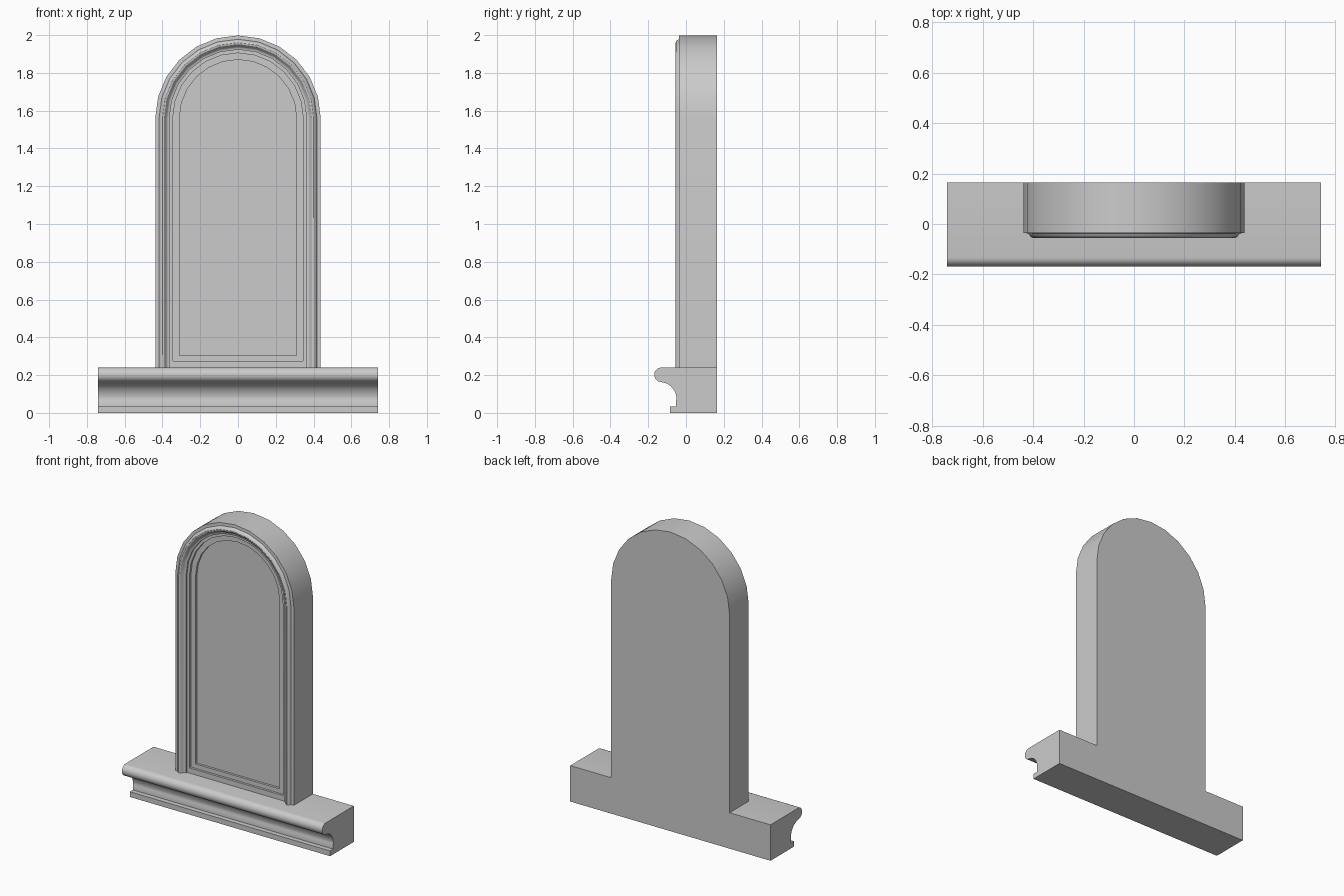
import bpy, bmesh, math

if "Cube" in bpy.data.objects:
    bpy.data.objects.remove(bpy.data.objects["Cube"])

BACK, SPRING, ARC = 0.165, 1.56, 12


def finish(bm, name):
    bmesh.ops.recalc_face_normals(bm, faces=bm.faces)
    mesh = bpy.data.meshes.new(name)
    bm.to_mesh(mesh)
    bm.free()
    ob = bpy.data.objects.new(name, mesh)
    bpy.context.collection.objects.link(ob)
    bpy.ops.object.select_all(action='DESELECT')
    ob.select_set(True)
    bpy.context.view_layer.objects.active = ob
    bpy.ops.object.shade_smooth_by_angle(angle=math.radians(32))
    return ob


def loft(name, rings):
    """Skin closed rings of points and cap both ends."""
    bm = bmesh.new()
    loops = [[bm.verts.new(p) for p in ring] for ring in rings]
    for a, b in zip(loops, loops[1:]):
        n = len(a)
        for i in range(n):
            j = (i + 1) % n
            bm.faces.new((a[i], a[j], b[j], b[i]))
    bm.faces.new(loops[0])
    bm.faces.new(loops[-1])
    return finish(bm, name)


def arch(r, y, bottom):
    """Round-headed outline of half-width r at depth y."""
    pts = [(r, y, bottom)]
    for i in range(ARC + 1):
        a = math.pi * i / ARC
        pts.append((r * math.cos(a), y, SPRING + r * math.sin(a)))
    return pts + [(-r, y, bottom)]


def arc(cy, cz, ry, rz, a0, a1, n):
    return [(cy + ry * math.cos(math.radians(a0 + (a1 - a0) * i / n)),
             cz + rz * math.sin(math.radians(a0 + (a1 - a0) * i / n)))
            for i in range(n + 1)]


# Sill: moulded profile (fillet, cove, rounded nose) run along x
sill = [(BACK, 0), (-0.085, 0), (-0.085, 0.035), (-0.053, 0.035), (-0.053, 0.065)]
sill += arc(-0.135, 0.072, 0.085, 0.09, 0, 80, 8)
sill += arc(-0.132, 0.202, 0.036, 0.038, 245, 90, 9)
sill += [(BACK, 0.24)]
loft("sill", [[(x, y, z) for y, z in sill] for x in (-0.74, 0.74)])

# Arched slab with stepped, recessed panel
FOOT = 0.235
loft("arched_panel", [
    arch(0.438, BACK, FOOT), arch(0.438, -0.02, FOOT),
    arch(0.345, -0.02, 0.275), arch(0.345, -0.005, 0.275),
    arch(0.31, -0.005, 0.305), arch(0.31, 0.01, 0.305)])

# Raised moulding swept up one side, over the arch and down the other
section = [(0.438, -0.02), (0.438, -0.036), (0.418, -0.037), (0.415, -0.044),
           (0.408, -0.052), (0.4, -0.055), (0.391, -0.053), (0.384, -0.046),
           (0.379, -0.036), (0.372, -0.031), (0.363, -0.03), (0.363, -0.02)]
outlines = [arch(r, y, FOOT) for r, y in section]
loft("arch_moulding", [list(ring) for ring in zip(*outlines)])
